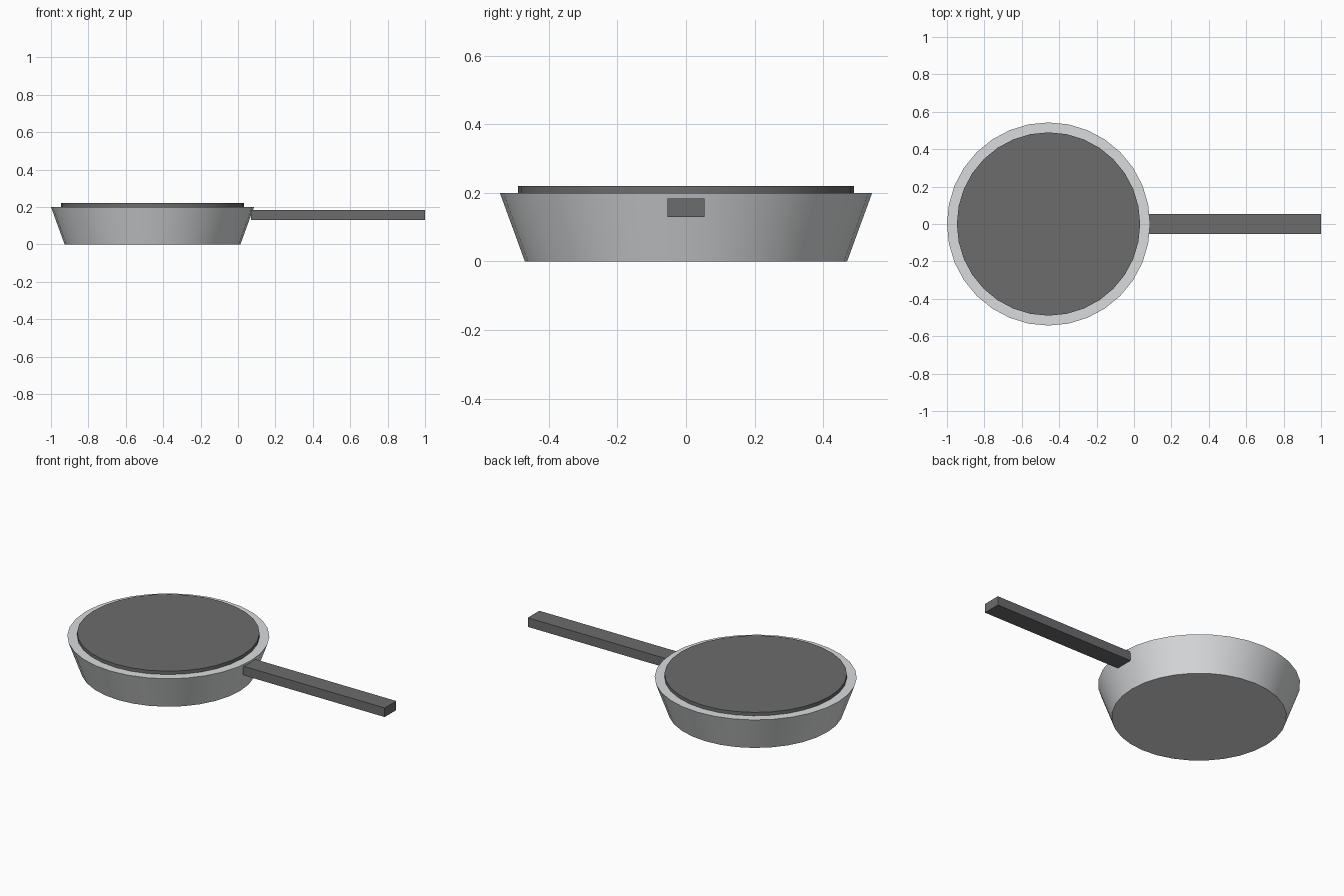
import bpy
import math

cube = bpy.data.objects.get("Cube")
if cube:
    bpy.data.objects.remove(cube, do_unlink=True)


def material(name, colour):
    mat = bpy.data.materials.new(name)
    mat.use_nodes = True
    mat.diffuse_color = (*colour, 1)
    mat.node_tree.nodes["Principled BSDF"].inputs["Base Color"].default_value = (*colour, 1)
    return mat


def finish(name, mat):
    obj = bpy.context.object
    obj.name = obj.data.name = name
    obj.data.materials.append(mat)
    return obj


def round_part(name, r_bottom, r_top, z_low, z_high, mat):
    bpy.ops.mesh.primitive_cone_add(
        vertices=32, radius1=r_bottom, radius2=r_top, depth=z_high - z_low,
        location=(PAN_X, 0, (z_low + z_high) / 2))
    finish(name, mat)
    bpy.ops.object.shade_smooth_by_angle(angle=math.radians(30))


light_metal = material("light grey metal", (0.70, 0.71, 0.72))
dark_grey = material("dark grey", (0.15, 0.15, 0.155))
PAN_X = -0.457

# Flared pan body and the raised disc on top
round_part("pan_body", 0.47, 0.543, 0, 0.2, light_metal)
round_part("cooking_surface", 0.49, 0.49, 0.18, 0.22, dark_grey)

# Straight square-edged handle on the model's left
start, end, low, high = 0.07, 1.0, 0.13, 0.184
bpy.ops.mesh.primitive_cube_add(size=1, location=((start + end) / 2, 0, (low + high) / 2))
handle = finish("handle", dark_grey)
handle.scale = (end - start, 0.108, high - low)
bpy.ops.object.transform_apply(location=False, rotation=False, scale=True)
